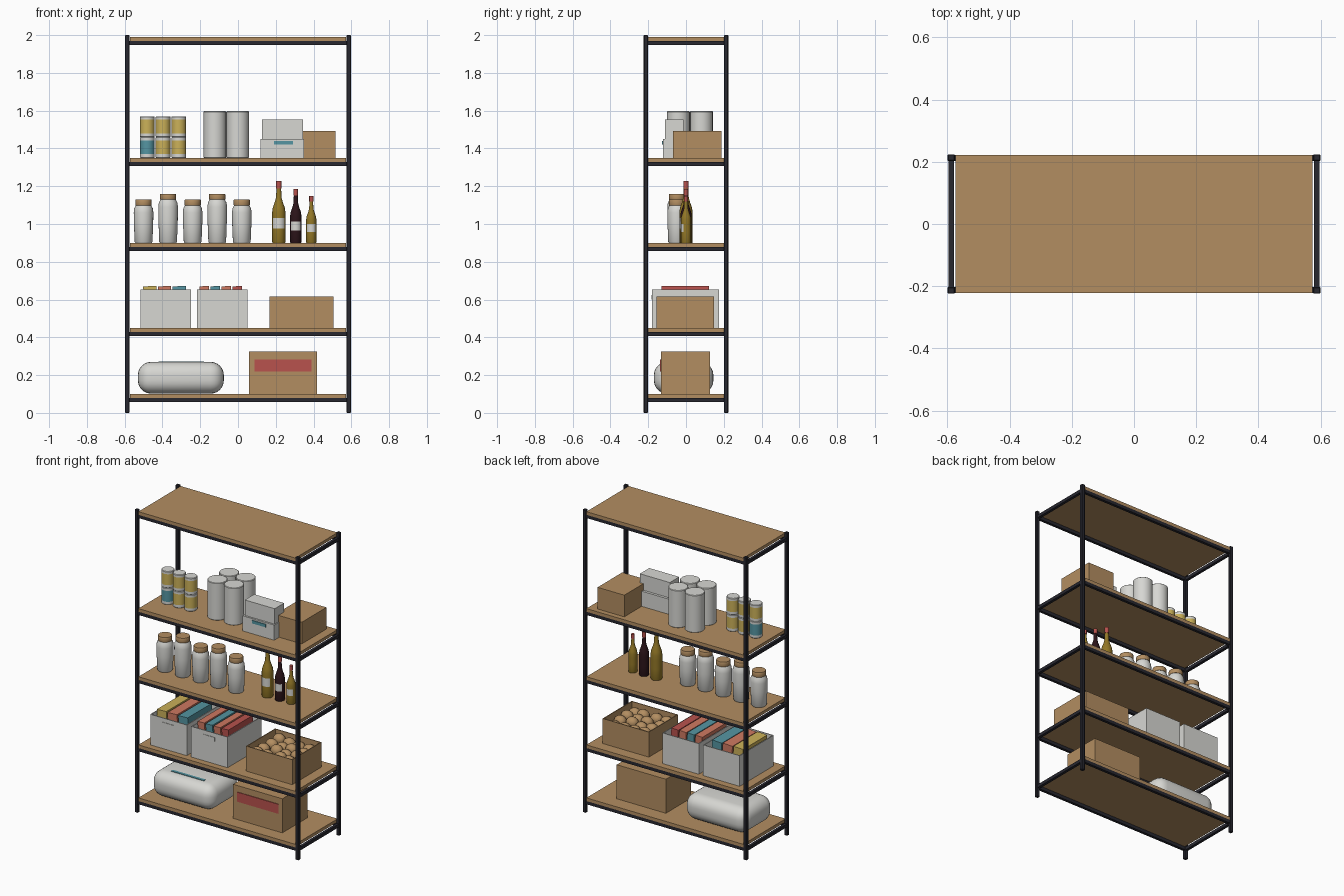
import bpy, bmesh, math, random
from mathutils import Matrix, Vector

random.seed(4)
if "Cube" in bpy.data.objects:
    bpy.data.objects.remove(bpy.data.objects["Cube"])


def material(name, r, g, b):
    m = bpy.data.materials.new(name)
    m.use_nodes = True
    m.diffuse_color = (r, g, b, 1)
    shader = next(n for n in m.node_tree.nodes if n.type == 'BSDF_PRINCIPLED')
    shader.inputs["Base Color"].default_value = (r, g, b, 1)
    shader.inputs["Roughness"].default_value = 0.7
    return m


METAL = material("dark metal", 0.02, 0.02, 0.028)
TAN = material("tan", 0.45, 0.27, 0.12)
WHITE = material("off white", 0.68, 0.68, 0.65)
YELLOW = material("yellow", 0.6, 0.44, 0.1)
TEAL = material("teal", 0.09, 0.3, 0.36)
RED = material("red", 0.48, 0.085, 0.075)
SALMON = material("salmon", 0.62, 0.19, 0.12)
OLIVE = material("olive glass", 0.29, 0.185, 0.02)
WINE = material("dark wine glass", 0.025, 0.007, 0.01)


def finish(name, bm, mats, smooth=False):
    bmesh.ops.recalc_face_normals(bm, faces=bm.faces)
    mesh = bpy.data.meshes.new(name)
    bm.to_mesh(mesh)
    bm.free()
    for m in mats:
        mesh.materials.append(m)
    ob = bpy.data.objects.new(name, mesh)
    bpy.context.collection.objects.link(ob)
    if smooth:
        bpy.ops.object.select_all(action='DESELECT')
        ob.select_set(True)
        bpy.context.view_layer.objects.active = ob
        bpy.ops.object.shade_smooth_by_angle(angle=math.radians(40))
    return ob


def box(name, xs, ys, zs, mat, bevel=0, segments=1, tilt=0):
    """Box between the given limits, optionally bevelled and tilted about y."""
    bm = bmesh.new()
    bmesh.ops.create_cube(bm, size=1)
    size = Vector((xs[1] - xs[0], ys[1] - ys[0], zs[1] - zs[0]))
    centre = Vector((sum(xs) / 2, sum(ys) / 2, sum(zs) / 2))
    bmesh.ops.scale(bm, vec=size, verts=bm.verts)
    if bevel:
        bmesh.ops.bevel(bm, geom=bm.edges[:], offset=bevel, segments=segments,
                        profile=0.5, affect='EDGES')
    bmesh.ops.rotate(bm, matrix=Matrix.Rotation(tilt, 3, 'Y'), verts=bm.verts)
    bmesh.ops.translate(bm, vec=centre, verts=bm.verts)
    return finish(name, bm, [mat], segments > 1)


def open_box(name, xs, ys, zs, mat, wall=0.008):
    """Box without a lid: the top is inset and pushed down to the floor."""
    bm = bmesh.new()
    bmesh.ops.create_cube(bm, size=1)
    bmesh.ops.scale(bm, vec=(xs[1] - xs[0], ys[1] - ys[0], zs[1] - zs[0]), verts=bm.verts)
    bmesh.ops.translate(bm, vec=(sum(xs) / 2, sum(ys) / 2, sum(zs) / 2), verts=bm.verts)
    top = max(bm.faces, key=lambda f: f.calc_center_median().z)
    bmesh.ops.inset_region(bm, faces=[top], thickness=wall)
    inner = bmesh.ops.extrude_face_region(bm, geom=[top])
    verts = [g for g in inner["geom"] if isinstance(g, bmesh.types.BMVert)]
    bmesh.ops.translate(bm, vec=(0, 0, zs[0] + wall - zs[1]), verts=verts)
    if top.is_valid:
        bm.faces.remove(top)
    return finish(name, bm, [mat])


def lathe(name, x, y, z, profile, mats, rule=None, sides=24):
    """Turn (radius, height) points about a vertical axis; rule picks face colours."""
    bm = bmesh.new()
    rings = []
    for r, h in profile:
        rings.append([bm.verts.new((r * math.cos(a), r * math.sin(a), h))
                      for a in (math.tau * i / sides for i in range(sides))])
    for low, high in zip(rings, rings[1:]):
        for i in range(sides):
            j = (i + 1) % sides
            bm.faces.new((low[i], low[j], high[j], high[i]))
    bm.faces.new(rings[0][::-1])
    bm.faces.new(rings[-1])
    if rule:
        for f in bm.faces:
            f.material_index = rule(f.calc_center_median())
    bmesh.ops.translate(bm, vec=(x, y, z), verts=bm.verts)
    return finish(name, bm, mats, True)


# Frame: four posts, and a board on four rails at each level
for sx, side in ((-1, "right"), (1, "left")):
    for sy, end in ((-1, "front"), (1, "back")):
        x, y = sx * 0.587, sy * 0.213
        box(f"{end}_{side}_post", (x - 0.012, x + 0.012), (y - 0.011, y + 0.011),
            (0, 2), METAL, bevel=0.003)

LEVELS = (0.1, 0.45, 0.9, 1.35, 1.99)
for n, top in enumerate(LEVELS, 1):
    box(f"shelf_{n}_board", (-0.573, 0.573), (-0.221, 0.221), (top - 0.021, top), TAN)
    rail = (top - 0.042, top - 0.021)
    for s, end, side in ((-1, "front", "right"), (1, "back", "left")):
        y, x = s * 0.212, s * 0.587
        box(f"shelf_{n}_{end}_rail", (-0.576, 0.576), (y - 0.009, y + 0.009), rail, METAL)
        box(f"shelf_{n}_{side}_rail", (x - 0.009, x + 0.009), (-0.203, 0.203), rail, METAL)

# Bottom shelf: soft bag and a labelled carton
box("soft_bag", (-0.53, -0.075), (-0.17, 0.145), (0.102, 0.27), WHITE, bevel=0.07, segments=6)
box("bag_stripe", (-0.42, -0.18), (-0.1, -0.08), (0.268, 0.273), TEAL)
box("large_carton", (0.058, 0.417), (-0.133, 0.127), (0.1, 0.325), TAN)
box("large_carton_label", (0.088, 0.39), (-0.137, -0.132), (0.22, 0.283), RED)

# Second shelf: two bins with folders
for n, (left, colours) in enumerate(((-0.515, (YELLOW, SALMON, TEAL)),
                                     (-0.217, (SALMON, TEAL, SALMON, RED))), 1):
    open_box(f"bin_{n}", (left, left + 0.267), (-0.18, 0.176), (0.45, 0.652), WHITE)
    mid = left + 0.133
    box(f"bin_{n}_handle", (mid - 0.042, mid + 0.042), (-0.183, -0.179), (0.6, 0.625), WHITE)
    pitch = 0.234 / len(colours)
    for k, colour in enumerate(colours):
        x = left + 0.018 + pitch * k
        box(f"bin_{n}_folder_{k + 1}", (x, x + pitch - 0.008), (-0.13, 0.122),
            (0.465, 0.671), colour, tilt=math.radians(-3))

# Second shelf: open crate of round vegetables
open_box("crate", (0.167, 0.505), (-0.155, 0.149), (0.45, 0.615), TAN)
bm = bmesh.new()
for row in range(4):
    for col in range(4):
        place = Vector((0.222 + 0.076 * col, -0.104 + 0.069 * row, 0.572))
        place += Vector([random.uniform(-0.008, 0.008) for _ in range(3)])
        ball = Matrix.Translation(place) @ Matrix.Diagonal((1.1, 0.95, 0.95, 1))
        bmesh.ops.create_uvsphere(bm, u_segments=14, v_segments=9, radius=0.037, matrix=ball)
finish("vegetables", bm, [TAN], True)
box("vegetable_bed", (0.18, 0.49), (-0.14, 0.135), (0.46, 0.555), TAN)

# Third shelf: storage jars with lids
for n in range(5):
    x, h = -0.5 + 0.13 * n, 0.26 if n % 2 else 0.23
    lathe(f"jar_{n + 1}", x, -0.047, 0.9,
          [(0.043, 0), (0.047, 0.006), (0.051, h * 0.45), (0.052, h - 0.07),
           (0.049, h - 0.047), (0.04, h - 0.03)], [WHITE])
    lathe(f"jar_lid_{n + 1}", x, -0.047, 0.9,
          [(0.042, h - 0.031), (0.043, h - 0.028), (0.043, h - 0.004), (0.041, h)], [TAN])


# Third shelf: bottles with front labels and red caps
def bottle_rule(r, h):
    def rule(c):
        if c.z > 0.88 * h:
            return 2
        on_label = 0.23 * h < c.z < 0.4 * h
        return 1 if on_label and c.y < -0.5 * r else 0
    return rule


for n, (x, r, h, glass) in enumerate(((0.216, 0.035, 0.328, OLIVE),
                                      (0.306, 0.03, 0.286, WINE),
                                      (0.388, 0.027, 0.248, OLIVE)), 1):
    shape = [(0.94, 0), (1, 0.015), (1, 0.23), (1, 0.4), (1, 0.5), (0.9, 0.57),
             (0.6, 0.66), (0.42, 0.73), (0.35, 0.88), (0.4, 0.881), (0.4, 1)]
    lathe(f"bottle_{n}", x, 0, 0.9, [(a * r, b * h) for a, b in shape],
          [glass, WHITE, RED], bottle_rule(r, h))

# Fourth shelf: stacked cans with a coloured band each
for col in range(3):
    for level in range(2):
        band = TEAL if col == 0 and level == 0 else YELLOW
        lathe(f"can_{col + 1}_{level + 1}", -0.48 + 0.0835 * col, -0.045, 1.35 + 0.11 * level,
              [(0.036, 0), (0.039, 0.003), (0.039, 0.02), (0.039, 0.092),
               (0.039, 0.107), (0.036, 0.11)],
              [WHITE, band], lambda c: int(0.02 < c.z < 0.092))

# Fourth shelf: four paper rolls
for i, x in enumerate((-0.122, -0.001)):
    for j, y in enumerate((-0.04, 0.082)):
        lathe(f"paper_roll_{2 * i + j + 1}", x, y, 1.35,
              [(0.057, 0), (0.06, 0.003), (0.06, 0.244), (0.057, 0.247)], [WHITE])

# Fourth shelf: two white boxes and a small carton
box("lower_white_box", (0.118, 0.35), (-0.122, 0.005), (1.35, 1.45), WHITE)
box("lower_box_label", (0.19, 0.29), (-0.126, -0.121), (1.42, 1.44), TEAL)
box("upper_white_box", (0.127, 0.345), (-0.11, -0.012), (1.45, 1.552), WHITE)
box("small_carton", (0.32, 0.515), (-0.07, 0.187), (1.35, 1.493), TAN)
